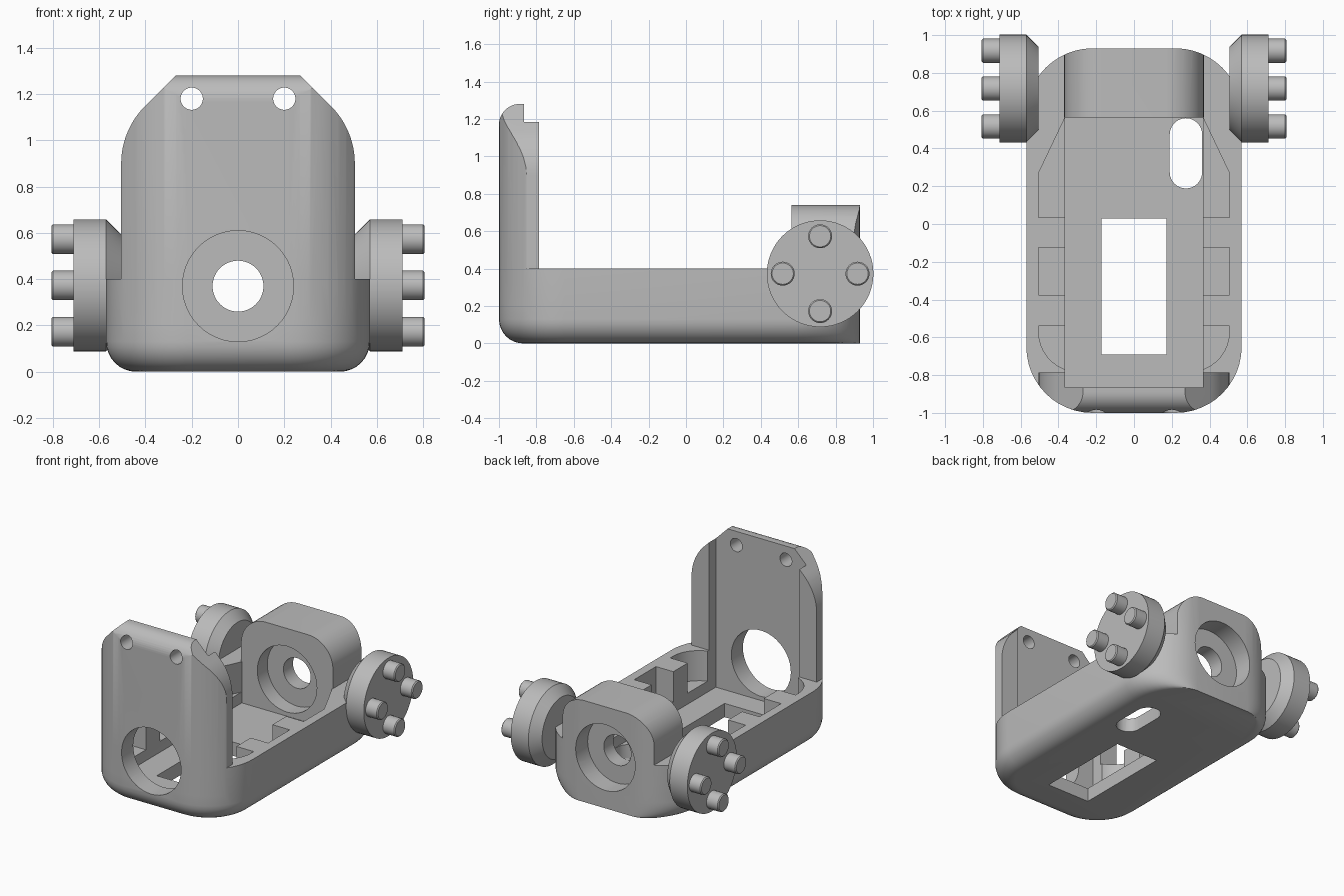
import bpy, bmesh
from math import sin, cos, pi, radians

if "Cube" in bpy.data.objects:
    bpy.data.objects.remove(bpy.data.objects["Cube"], do_unlink=True)

grey = bpy.data.materials.new("plain grey")
grey.use_nodes = True
grey.diffuse_color = (0.5, 0.5, 0.5, 1)
grey.node_tree.nodes["Principled BSDF"].inputs["Base Color"].default_value = (0.5, 0.5, 0.5, 1)


def loft(name, rings):
    """Closed solid through rings with equal point counts."""
    bm = bmesh.new()
    loops = [[bm.verts.new(p) for p in ring] for ring in rings]
    for a, b in zip(loops, loops[1:]):
        for i in range(len(a)):
            j = (i + 1) % len(a)
            bm.faces.new((a[i], a[j], b[j], b[i]))
    bm.faces.new(loops[0][::-1])
    bm.faces.new(loops[-1])
    bmesh.ops.recalc_face_normals(bm, faces=bm.faces)
    mesh = bpy.data.meshes.new(name)
    bm.to_mesh(mesh)
    bm.free()
    mesh.materials.append(grey)
    ob = bpy.data.objects.new(name, mesh)
    bpy.context.collection.objects.link(ob)
    return ob


def place(axis, u, v, w):
    return {"x": (w, u, v), "y": (u, w, v), "z": (u, v, w)}[axis]


def prism(name, pts, axis, lo, hi):
    return loft(name, [[place(axis, u, v, w) for u, v in pts] for w in (lo, hi)])


def arc(cx, cy, rx, ry, a0, a1, n=12):
    angles = [radians(a0 + (a1 - a0) * i / n) for i in range(n + 1)]
    return [(cx + rx * cos(a), cy + ry * sin(a)) for a in angles]


def circle(cx, cy, r, n=48):
    return arc(cx, cy, r, r, 0, 360, n)[:-1]


def box(x0, x1, y0, y1):
    return [(x0, y0), (x1, y0), (x1, y1), (x0, y1)]


def boolean(target, tool, operation):
    """Apply the tool to the target, then discard the tool."""
    mod = target.modifiers.new("cut", "BOOLEAN")
    mod.operation, mod.solver, mod.object = operation, "EXACT", tool
    graph = bpy.context.evaluated_depsgraph_get()
    mesh = bpy.data.meshes.new_from_object(target.evaluated_get(graph))
    target.modifiers.clear()
    target.data = mesh
    bpy.data.objects.remove(tool, do_unlink=True)


def outline(d):
    """Rounded plan of the body, inset by d except across the rear face."""
    r = 0.35 - d
    return (arc(0.22, 0.58, r, 0.35, 0, 90) + arc(-0.22, 0.58, r, 0.35, 90, 180)
            + arc(-0.22, -0.65, r, r, 180, 270) + arc(0.22, -0.65, r, r, 270, 360))


def smooth(ob):
    bpy.ops.object.select_all(action="DESELECT")
    ob.select_set(True)
    bpy.context.view_layer.objects.active = ob
    bpy.ops.object.shade_smooth_by_angle(angle=radians(30))


# Tray with filleted bottom edge
R = 0.13
levels = [(R * (1 - sin(t)), R * (1 - cos(t))) for t in (i * pi / 16 for i in range(9))] + [(0, 0.4)]
body = loft("bracket_body", [[(x, y, z) for x, y in outline(d)] for d, z in levels])

# Upright front plate: chamfered silhouette, rounded plan, rounded top edge
half = [(0.505, 0.2)] + arc(0.155, 0.9, 0.35, 0.35, 0, 45) + [(0.27, 1.28)]
plate = prism("front_plate", half + [(-x, z) for x, z in reversed(half)], "y", -1.1, -0.785)
boolean(plate, prism("plan", outline(0), "z", -0.1, 1.5), "INTERSECT")
side = [(-0.7, 0.1), (-0.7, 1.28)] + arc(-0.89, 1.17, 0.11, 0.11, 90, 180) + [(-1, 0.1)]
boolean(plate, prism("side_profile", side, "x", -1, 1), "INTERSECT")

# Rear bearing block
half = [(0.37, 0.2)] + arc(0.17, 0.54, 0.2, 0.2, 0, 90)
block = prism("bearing_block", half + [(-x, z) for x, z in reversed(half)], "y", 0.565, 1.1)
boolean(block, prism("plan", outline(0), "z", -0.1, 1.5), "INTERSECT")

boolean(body, plate, "UNION")
boolean(body, block, "UNION")

# Main cavity and side wall pockets
boolean(body, prism("cavity", box(-0.365, 0.365, -0.865, 0.565), "z", 0.1, 2), "DIFFERENCE")
pockets = [
    [(0.3, 0.035), (0.505, 0.035), (0.505, 0.27), (0.365, 0.564), (0.3, 0.564)],
    box(0.3, 0.505, -0.375, -0.125),
    [(0.3, -0.78), (0.3, -0.54), (0.505, -0.54)] + arc(0.3, -0.57, 0.205, 0.21, 0, -80, 8),
]
for s in (1, -1):
    for pts in pockets:
        cutter = prism("pocket", [(s * x, y) for x, y in pts], "z", 0.18, 0.6)
        boolean(body, cutter, "DIFFERENCE")

# Floor window and slot
boolean(body, prism("window", box(-0.172, 0.172, -0.69, 0.03), "z", -0.1, 0.3), "DIFFERENCE")
slot = arc(0.275, 0.474, 0.086, 0.086, 0, 180) + arc(0.275, 0.274, 0.086, 0.086, 180, 360)
boolean(body, prism("slot", slot, "z", -0.1, 0.15), "DIFFERENCE")

# Round holes: plate opening, screw holes, bearing seats and shaft hole
holes = [(0, 0.37, 0.24, -1.2, -0.8), (0.2, 1.18, 0.048, -1.2, -0.7), (-0.2, 1.18, 0.048, -1.2, -0.7),
         (0, 0.37, 0.24, 0.5, 0.68), (0, 0.37, 0.24, 0.79, 1.1), (0, 0.37, 0.11, 0.5, 1.1)]
for x, z, r, y0, y1 in holes:
    boolean(body, prism("hole", circle(x, z, r), "y", y0, y1), "DIFFERENCE")
smooth(body)

# Side hubs with tapered inner faces and four pins each
HY, HZ = 0.717, 0.373
for s, label in ((1, "left"), (-1, "right")):
    steps = [(0.505, 0.22), (0.57, 0.285), (0.712, 0.285)]
    smooth(loft(label + "_hub", [[(s * x, y, z) for y, z in circle(HY, HZ, r, 64)] for x, r in steps]))
    for i in range(4):
        y, z = HY + 0.2 * cos(i * pi / 2), HZ + 0.2 * sin(i * pi / 2)
        steps = [(0.7, 0.064), (0.8, 0.064), (0.807, 0.057)]
        smooth(loft(f"{label}_pin_{i + 1}",
                    [[(s * x, u, v) for u, v in circle(y, z, r, 32)] for x, r in steps]))
